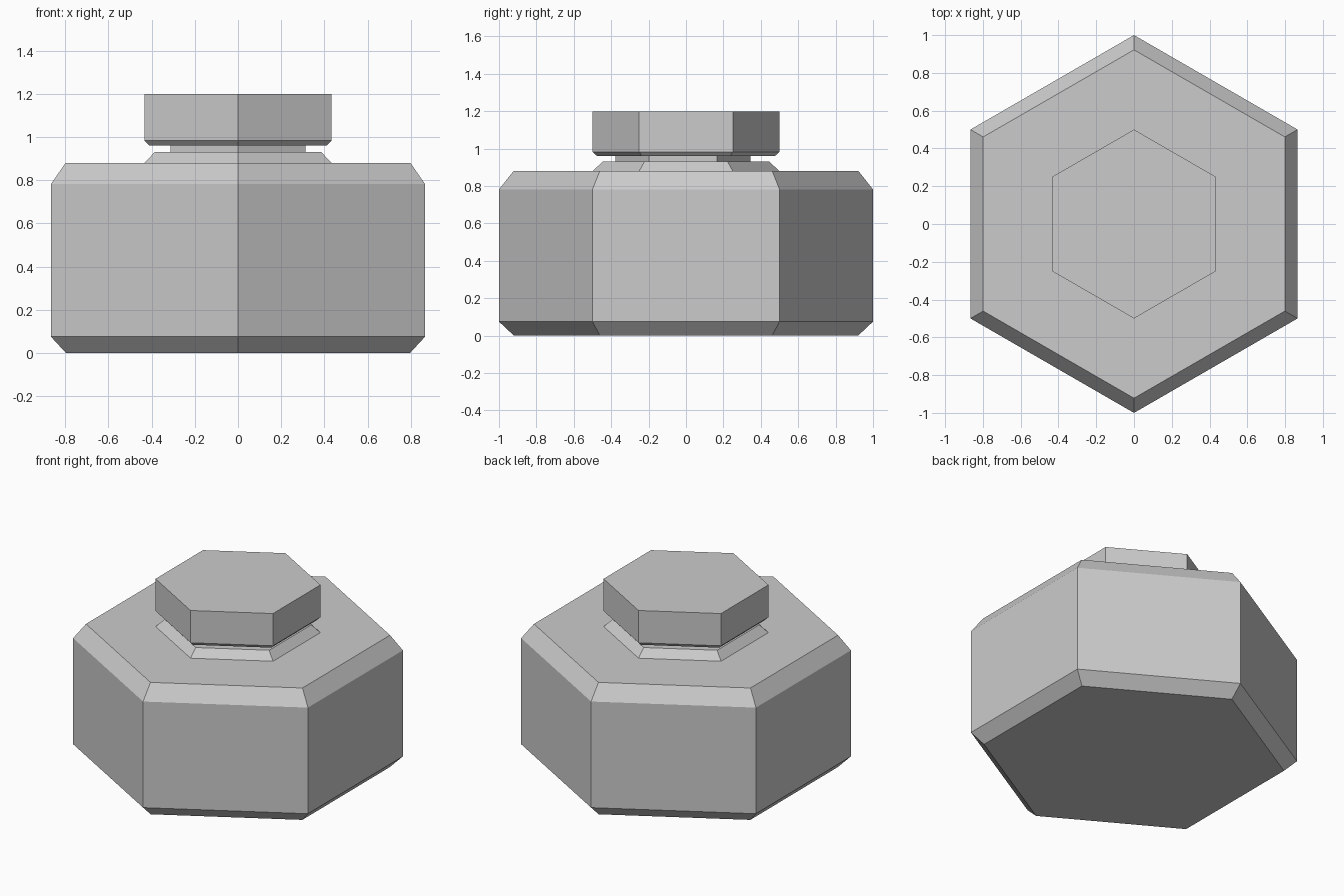
import bpy, bmesh
from math import sin, cos, pi

if "Cube" in bpy.data.objects:
    bpy.data.objects.remove(bpy.data.objects["Cube"])


def hex_part(name, profile, y=0.0):
    """Stack hexagon rings (radius, z), corners facing +-y, and cap both ends."""
    bm = bmesh.new()
    rings = [[bm.verts.new((r * cos(pi / 6 + i * pi / 3),
                            y + r * sin(pi / 6 + i * pi / 3), z))
              for i in range(6)] for r, z in profile]
    for a, b in zip(rings, rings[1:]):
        for i in range(6):
            j = (i + 1) % 6
            bm.faces.new((a[i], a[j], b[j], b[i]))
    bm.faces.new(rings[0][::-1])
    bm.faces.new(rings[-1])
    mesh = bpy.data.meshes.new(name)
    bm.to_mesh(mesh)
    bm.free()
    obj = bpy.data.objects.new(name, mesh)
    bpy.context.collection.objects.link(obj)
    return obj


# Chamfered jar body with the raised collar on its top
hex_part("body", [(0.92, 0), (1.0, 0.075), (1.0, 0.782), (0.922, 0.88),
                  (0.5, 0.88), (0.445, 0.93)])

# Narrow neck, slightly off centre, between collar and lid
hex_part("neck", [(0.361, 0.93), (0.361, 0.96)], y=-0.016)

# Lid with a small chamfer underneath
hex_part("lid", [(0.475, 0.96), (0.5, 0.983), (0.5, 1.198)])
